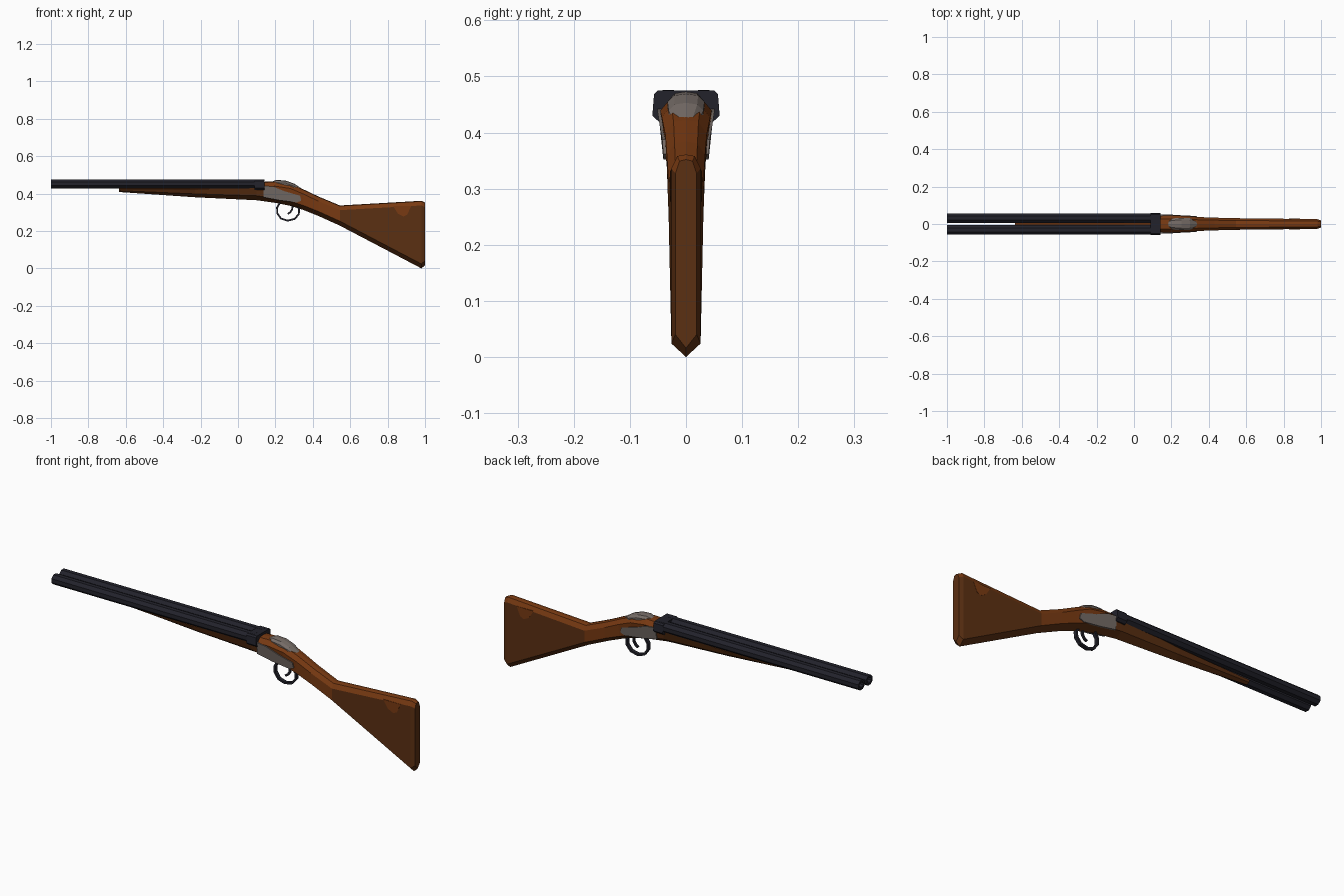
import bpy, bmesh, math
from mathutils import Matrix

if "Cube" in bpy.data.objects:
    bpy.data.objects.remove(bpy.data.objects["Cube"])


def material(name, rgb):
    m = bpy.data.materials.new(name)
    m.diffuse_color = (*rgb, 1)
    m.use_nodes = True
    m.node_tree.nodes["Principled BSDF"].inputs["Base Color"].default_value = m.diffuse_color
    return m


DARK_WOOD = material("dark_wood", (0.105, 0.029, 0.006))
RED_WOOD = material("red_wood", (0.19, 0.042, 0.006))
GUNMETAL = material("gunmetal", (0.016, 0.016, 0.024))
STEEL = material("worn_steel", (0.18, 0.15, 0.135))


def finish(bm, name, *mats):
    bmesh.ops.recalc_face_normals(bm, faces=bm.faces)
    me = bpy.data.meshes.new(name)
    bm.to_mesh(me)
    bm.free()
    for m in mats:
        me.materials.append(m)
    ob = bpy.data.objects.new(name, me)
    bpy.context.collection.objects.link(ob)
    return ob


def loft(rings):
    """Skin a list of equal closed rings and cap both ends."""
    bm = bmesh.new()
    vr = [[bm.verts.new(p) for p in r] for r in rings]
    n = len(vr[0])
    for a, b in zip(vr, vr[1:]):
        for i in range(n):
            bm.faces.new((a[i], a[(i + 1) % n], b[(i + 1) % n], b[i]))
    bm.faces.new(vr[0])
    bm.faces.new(vr[-1])
    return bm


def mirrored(x, half):
    """Ring at x from (y, z) points running from top centre to bottom centre."""
    return [(x, y, z) for y, z in half] + [(x, -y, z) for y, z in half[-2:0:-1]]


# Stock: x, top z, bottom z, upper half width, lower half width
STOCK = [
    (-0.635, 0.432, 0.408, 0.018, 0.014),
    (-0.23, 0.440, 0.380, 0.036, 0.026),
    (0.10, 0.462, 0.364, 0.046, 0.034),
    (0.20, 0.464, 0.350, 0.046, 0.036),
    (0.28, 0.452, 0.334, 0.043, 0.036),
    (0.35, 0.422, 0.312, 0.037, 0.034),
    (0.43, 0.384, 0.280, 0.034, 0.033),
    (0.545, 0.336, 0.228, 0.031, 0.031),
    (0.98, 0.361, 0.000, 0.026, 0.026),
    (1.00, 0.352, 0.016, 0.019, 0.019),
]


def stock_ring(x, zt, zb, wu, wl):
    h = zt - zb
    return mirrored(x, [(0, zt), (wu * 0.6, zt - 0.003), (wu, zt - min(0.025, h * 0.3)),
                        (wl, zb + min(0.024, h * 0.3)), (0, zb)])


bm = loft([stock_ring(*s) for s in STOCK])
bm.normal_update()
bmesh.ops.recalc_face_normals(bm, faces=bm.faces)
for f in bm.faces:
    c = f.calc_center_median()
    if f.normal.z > 0.3 or (0.2 < c.x < 0.5 and f.normal.z > -0.3):
        f.material_index = 1
finish(bm, "stock", DARK_WOOD, RED_WOOD)


def surface_y(x, z):
    """Half width of the stock side at x, z."""
    for a, b in zip(STOCK, STOCK[1:]):
        if a[0] <= x <= b[0]:
            t = (x - a[0]) / (b[0] - a[0])
            _, zt, zb, wu, wl = [p + (q - p) * t for p, q in zip(a, b)]
            k = min(1, max(0, (z - zb - 0.024) / (zt - zb - 0.049)))
            return wl + (wu - wl) * k


def side_plates(name, outline, lift, mat):
    """Thin plates following both sides of the stock."""
    for side, label in ((-1, "right"), (1, "left")):
        rings = [[(x, side * (surface_y(x, z) + d), z) for x, z in outline]
                 for d in (-0.004, lift)]
        finish(loft(rings), f"{name}_{label}", mat)


side_plates("lock_plate", [(0.137, 0.442), (0.135, 0.380), (0.22, 0.364), (0.315, 0.352),
                           (0.338, 0.362), (0.332, 0.388), (0.25, 0.412), (0.19, 0.436)],
            0.005, STEEL)
side_plates("wood_grain_patch", [(0.83, 0.332), (0.855, 0.292), (0.885, 0.277),
                                 (0.905, 0.287), (0.925, 0.332)], 0.001, RED_WOOD)

# Top tang plate: x, top z, half width
TANG = [(0.183, 0.464, 0.020), (0.205, 0.473, 0.030), (0.255, 0.469, 0.033),
        (0.30, 0.453, 0.031), (0.337, 0.428, 0.018)]
finish(loft([mirrored(x, [(0, z), (w * 0.65, z - 0.003), (w, z - 0.014),
                          (w, z - 0.03), (0, z - 0.032)]) for x, z, w in TANG]),
       "top_tang", STEEL)

# Twin barrels with hollow muzzles
for side, label in ((-1, "right"), (1, "left")):
    def ring(x, r):
        return [(x, side * 0.0315 + r * math.cos(math.pi / 8 + i * math.pi / 4),
                 0.4515 + 0.94 * r * math.sin(math.pi / 8 + i * math.pi / 4)) for i in range(8)]
    finish(loft([ring(-0.95, 0.016), ring(-1.0, 0.016), ring(-1.0, 0.0275), ring(0.12, 0.0275)]),
           f"barrel_{label}", GUNMETAL)

# Breech block with chamfered top corners
half = [(0, 0.475), (0.050, 0.475), (0.057, 0.468), (0.060, 0.430), (0.048, 0.419), (0, 0.419)]
finish(loft([mirrored(x, half) for x in (0.088, 0.141)]), "breech_block", GUNMETAL)


# Trigger guard and trigger as thin swept strips
def strip(name, pts, t, w):
    rings = []
    for i, (x, z) in enumerate(pts):
        a, b = pts[max(i - 1, 0)], pts[min(i + 1, len(pts) - 1)]
        dx, dz = b[0] - a[0], b[1] - a[1]
        l = math.hypot(dx, dz)
        nx, nz = -dz / l * t, dx / l * t
        rings.append([(x + nx, -w, z + nz), (x + nx, w, z + nz),
                      (x - nx, w, z - nz), (x - nx, -w, z - nz)])
    finish(loft(rings), name, GUNMETAL)


strip("trigger_guard", [(0.225, 0.352), (0.209, 0.325), (0.210, 0.294), (0.230, 0.266),
                        (0.265, 0.255), (0.303, 0.264), (0.325, 0.290), (0.327, 0.318),
                        (0.315, 0.335)], 0.005, 0.009)
strip("trigger", [(0.292, 0.345), (0.290, 0.316), (0.280, 0.300), (0.266, 0.291)], 0.005, 0.005)
